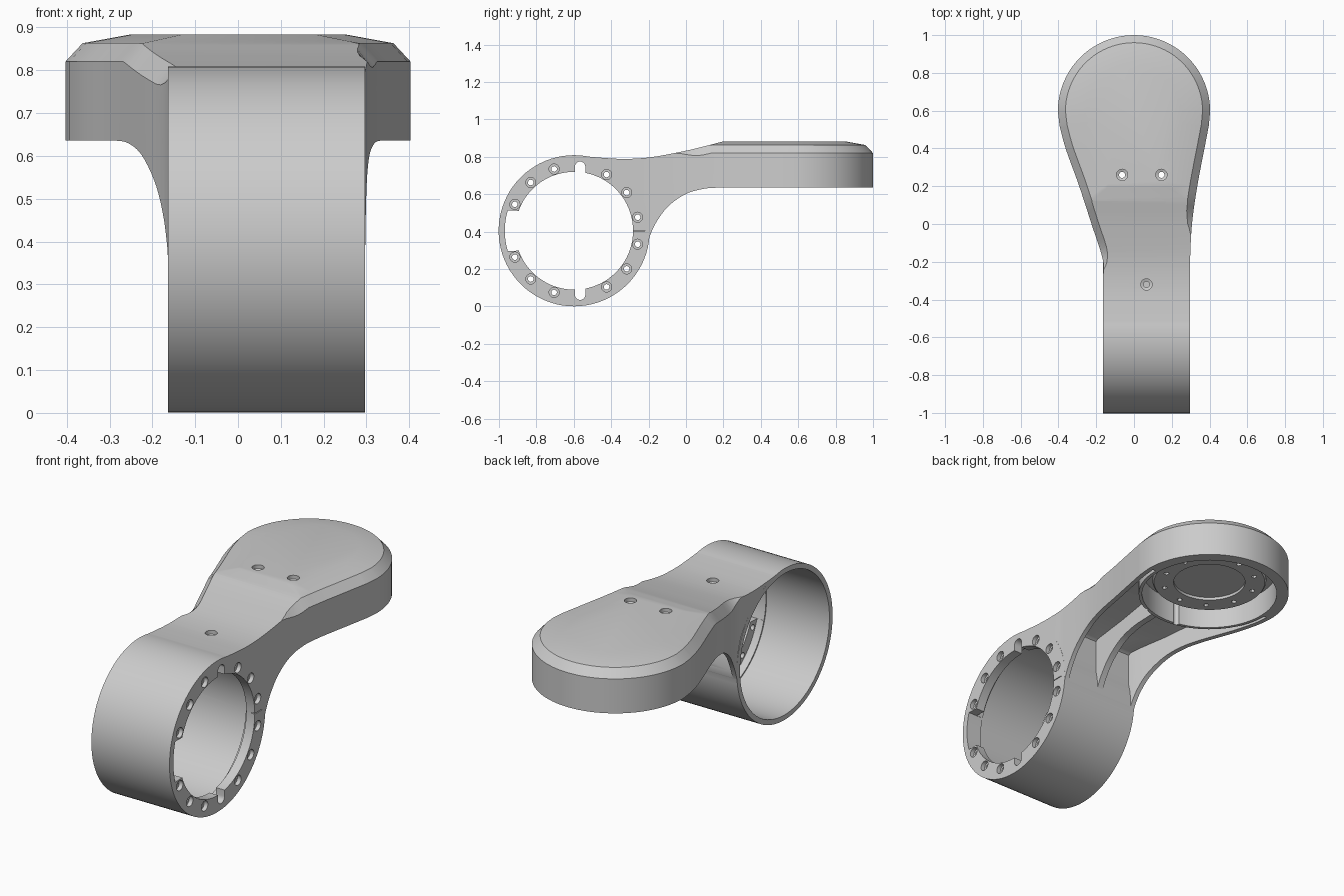
import bpy, bmesh, math
from mathutils import Vector

if "Cube" in bpy.data.objects:
    bpy.data.objects.remove(bpy.data.objects["Cube"])

RING_Y, RING_Z, RING_R = -0.598, 0.405, 0.404
X0, X1 = -0.164, 0.297
HEAD_Y, HEAD_R = 0.597, 0.403


def obj_from(name, bm):
    bmesh.ops.recalc_face_normals(bm, faces=bm.faces)
    me = bpy.data.meshes.new(name)
    bm.to_mesh(me)
    bm.free()
    ob = bpy.data.objects.new(name, me)
    bpy.context.collection.objects.link(ob)
    return ob


def loft(name, rings):
    """Closed solid through matching rings of points."""
    bm = bmesh.new()
    vs = [[bm.verts.new(p) for p in r] for r in rings]
    n = len(vs[0])
    for a, b in zip(vs, vs[1:]):
        for i in range(n):
            j = (i + 1) % n
            bm.faces.new((a[i], a[j], b[j], b[i]))
    bm.faces.new(vs[0])
    bm.faces.new(vs[-1])
    return obj_from(name, bm)


def side_prism(name, pts, x0, x1):
    return loft(name, [[(x, y, z) for y, z in pts] for x in (x0, x1)])


def cyl_x(name, r, x0, x1, y=RING_Y, z=RING_Z, n=80):
    t = [2 * math.pi * i / n for i in range(n)]
    return side_prism(name, [(y + r * math.cos(a), z + r * math.sin(a)) for a in t], x0, x1)


def turned_z(name, x, y, levels, n=64):
    """Vertical turned solid from (radius, z) levels."""
    t = [2 * math.pi * i / n for i in range(n)]
    return loft(name, [[(x + r * math.cos(a), y + r * math.sin(a), z) for a in t] for r, z in levels])


def spline(pts, k=6):
    out = []
    for i in range(len(pts) - 1):
        p = [Vector(pts[max(0, min(len(pts) - 1, i + j))]) for j in (-1, 0, 1, 2)]
        for s in range(k):
            t = s / k
            out.append(0.5 * (2 * p[1] + (p[2] - p[0]) * t + (2 * p[0] - 5 * p[1] + 4 * p[2] - p[3]) * t * t
                              + (3 * p[1] - p[0] - 3 * p[2] + p[3]) * t ** 3))
    return [tuple(v) for v in out] + [tuple(pts[-1])]


def boolean(ob, other, op):
    m = ob.modifiers.new("cut", 'BOOLEAN')
    m.operation, m.object, m.solver = op, other, 'EXACT'
    bpy.context.view_layer.objects.active = ob
    bpy.ops.object.modifier_apply(modifier=m.name)
    bpy.data.objects.remove(other)


# Side profile of the arm
top = spline([(-0.598, 0.809), (-0.45, 0.795), (-0.32, 0.789), (-0.18, 0.799), (0, 0.833), (0.12, 0.862),
              (0.2, 0.883)])
under = spline([(0.2, 0.636), (0.1, 0.63), (0, 0.602), (-0.09, 0.54), (-0.15, 0.465), (-0.19, 0.385),
                (-0.212, 0.31)])
profile = top + [(1.1, 0.883), (1.1, 0.636)] + under + [(-0.3, 0.3), (-0.598, 0.4)]

# Plan outline of the arm: right edge, round head, left edge (counter-clockwise)
right = spline([(X1, -0.6), (X1, -0.3), (X1, -0.19), (0.307, 0), (0.335, 0.2), (0.373, 0.4), (0.396, 0.52)])
left = spline([(X0, -0.6), (X0, -0.3), (X0 - 0.001, -0.19), (-0.225, 0), (-0.29, 0.2), (-0.362, 0.4),
               (-0.394, 0.52)])
arc = [(HEAD_R * math.cos(math.pi * i / 40), HEAD_Y + HEAD_R * math.sin(math.pi * i / 40)) for i in range(41)]
outline = right + arc + left[::-1]


def top_z(y):
    for (ya, za), (yb, zb) in zip(top, top[1:]):
        if y <= yb:
            return za + (zb - za) * max(0, y - ya) / (yb - ya)
    return 1.0


def inset(d, height):
    """Outline moved inward by d; height is a number or a function of x, y."""
    n, out = len(outline), []
    for i in range(n):
        p = Vector(outline[i])
        e = (Vector(outline[(i + 1) % n]) - p).normalized() + (p - Vector(outline[i - 1])).normalized()
        e.normalize()
        x, y = p.x - e.y * d, p.y + e.x * d
        out.append((x, y, height(x, y) if callable(height) else height))
    return out


def fade(x, y):
    """Chamfer strength: dies out towards the ring, sooner on the right."""
    a, b = (-0.3, -0.1) if x < 0 else (-0.12, 0.1)
    t = min(1, max(0, (y - a) / (b - a)))
    return t * t * (3 - 2 * t)


def edge_low(x, y):
    f = fade(x, y)
    return min(0.82, top_z(y) - 0.045 * f + 0.012 * (1 - f))


def edge_high(x, y):
    return min(0.863, top_z(y) + 0.003 + 0.03 * (1 - fade(x, y)))


def crown(x, y):
    return min(0.885, top_z(y) + 0.05)


# Arm body with chamfered, slightly domed head
body = loft("mount_body", [inset(0, 0.1), inset(0, edge_low), inset(0.04, edge_high), inset(0.16, crown),
                           inset(0.16, 1.0)])
boolean(body, side_prism("arm_profile", profile, -1, 1), 'INTERSECT')
boolean(body, cyl_x("clamp_ring", RING_R, X0, X1), 'UNION')

# Hollow underside, leaving the ring, a cup wall and a centre rib
cavity = loft("cavity", [inset(0.025, -0.1), inset(0.025, 1.0)])
cut_profile = [(-0.205, -0.2), (-0.205, 0.68), (-0.19, 0.69), (0.0, 0.715), (0.2, 0.75), (0.6, 0.75), (0.6, -0.2)]
boolean(cavity, side_prism("cavity_profile", cut_profile, -1, 1), 'INTERSECT')
boolean(cavity, cyl_x("keep_ring", RING_R + 0.001, -1, 1), 'DIFFERENCE')
boolean(cavity, turned_z("keep_cup", 0, HEAD_Y, [(0.36, -0.3), (0.36, 1.1)]), 'DIFFERENCE')
rib = [(-0.5, 0.95), (0.4, 0.95), (0.4, 0.65)] + [(y - 0.008, z + 0.01) for y, z in under] + [(-0.5, 0.3)]
boolean(cavity, side_prism("keep_rib", rib, 0.045, 0.08), 'DIFFERENCE')
boolean(body, cavity, 'DIFFERENCE')

# Stepped round recess below the head
boolean(body, turned_z("cup_recess", 0, HEAD_Y, [(0.343, 0.5), (0.343, 0.77)]), 'DIFFERENCE')
boolean(body, turned_z("seat_flange", 0, HEAD_Y, [(0.29, 0.80), (0.29, 0.715), (0.282, 0.705)]), 'UNION')
boolean(body, turned_z("seat_recess", 0, HEAD_Y, [(0.182, 0.6), (0.182, 0.72)]), 'DIFFERENCE')
for i in range(10):
    a = 2 * math.pi * (i + 0.5) / 10
    boolean(body, turned_z("seat_hole", 0.235 * math.cos(a), HEAD_Y + 0.235 * math.sin(a),
                           [(0.013, 0.6), (0.013, 0.74)], 12), 'DIFFERENCE')

# Ring bore from the left and smaller opening through the right flange
boolean(body, cyl_x("bore", 0.377, X0 - 0.1, X1 - 0.09), 'DIFFERENCE')
boolean(body, cyl_x("shoulder", 0.37, 0, X1 - 0.05), 'DIFFERENCE')
boolean(body, cyl_x("flange_opening", 0.315, 0, X1 + 0.1), 'DIFFERENCE')

# Wide key notch, two round-ended slots and a fine slit in the flange
angles = [math.radians(180 - 17 + 34 * i / 8) for i in range(9)]
notch = [(RING_Y + 0.371 * math.cos(a), RING_Z + 0.371 * math.sin(a)) for a in angles]
notch += [(-0.85, 0.30), (-0.85, 0.51)]
boolean(body, side_prism("key_notch", notch, 0.1, 0.5), 'DIFFERENCE')
for s in (1, -1):
    slot = [(-0.566 + 0.028 * math.cos(math.pi * i / 10), RING_Z + s * (0.342 + 0.028 * math.sin(math.pi * i / 10)))
            for i in range(11)] + [(-0.594, RING_Z + s * 0.25), (-0.538, RING_Z + s * 0.25)]
    boolean(body, side_prism("slot", slot, 0.1, 0.5), 'DIFFERENCE')
boolean(body, side_prism("slit", [(-0.3, 0.403), (-0.22, 0.403), (-0.22, 0.407), (-0.3, 0.407)], X1 - 0.02, 0.5),
        'DIFFERENCE')

# Counterbored screw holes round the flange
for d in (12, 36, 60, 108, 132, 156):
    for s in (1, -1):
        a = math.radians(d * s)
        y, z = RING_Y + 0.347 * math.cos(a), RING_Z + 0.347 * math.sin(a)
        boolean(body, cyl_x("screw_hole", 0.015, 0.2, 0.5, y, z, 16), 'DIFFERENCE')
        boolean(body, cyl_x("screw_seat", 0.027, X1 - 0.022, 0.5, y, z, 20), 'DIFFERENCE')

# Screw holes in the top
for x, y, z, depth in ((-0.063, 0.26, 0.883, 0.3), (0.145, 0.26, 0.883, 0.3), (0.066, -0.32, 0.789, 0.06)):
    boolean(body, turned_z("top_hole", x, y, [(0.016, z - depth), (0.016, z - 0.025), (0.03, z - 0.02),
                                              (0.03, z + 0.1)], 20), 'DIFFERENCE')

# One grey finish, smooth with crisp edges
mat = bpy.data.materials.new("plain_grey")
mat.diffuse_color = (0.6, 0.6, 0.6, 1)
mat.use_nodes = True
mat.node_tree.nodes["Principled BSDF"].inputs["Base Color"].default_value = mat.diffuse_color
body.data.materials.clear()
body.data.materials.append(mat)
for p in body.data.polygons:
    p.material_index = 0
bpy.ops.object.select_all(action='DESELECT')
body.select_set(True)
bpy.context.view_layer.objects.active = body
bpy.ops.object.shade_smooth_by_angle(angle=math.radians(30))
